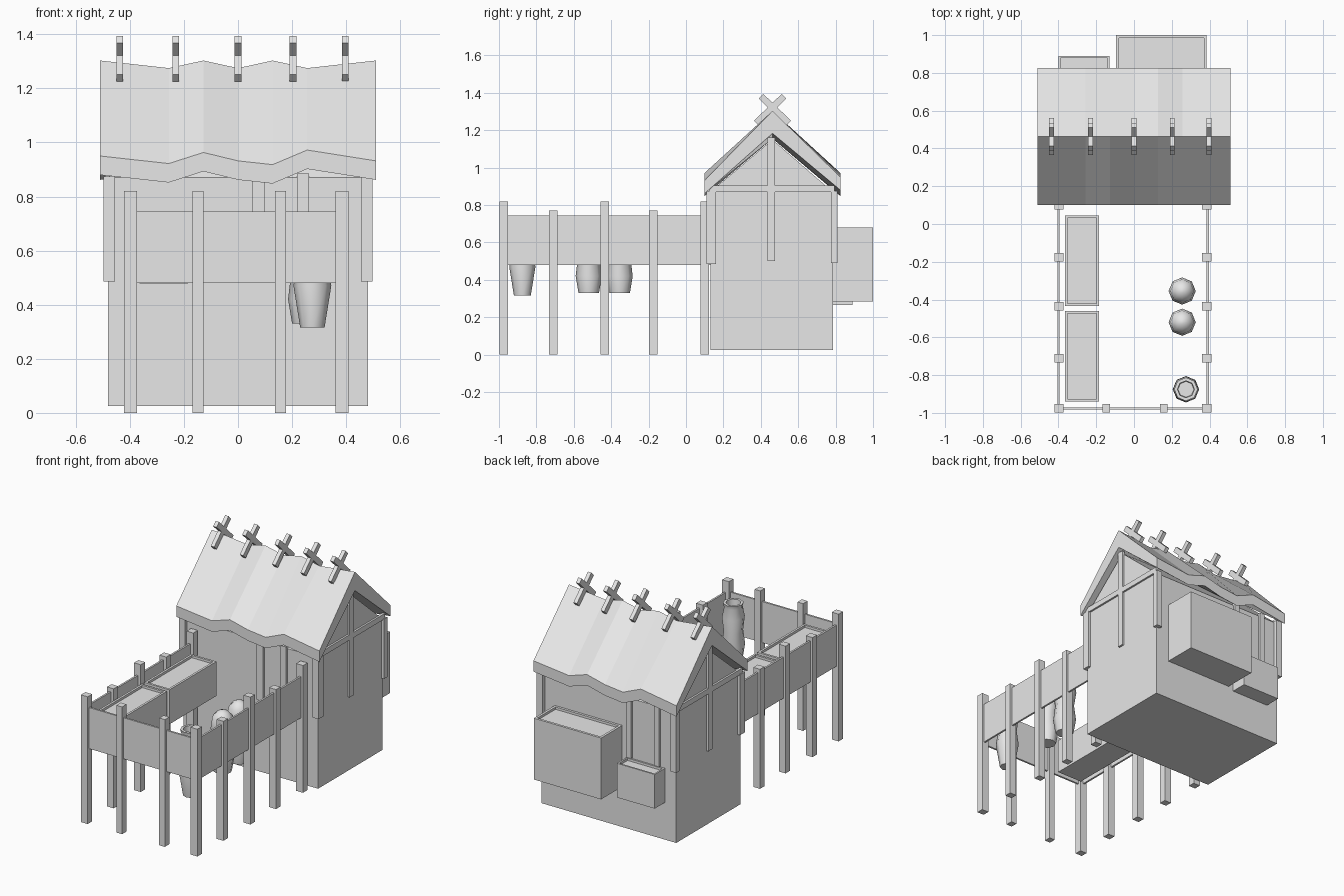
import bpy, bmesh, math
from mathutils import Matrix

if "Cube" in bpy.data.objects:
    bpy.data.objects.remove(bpy.data.objects["Cube"])

grey = bpy.data.materials.new("plain_grey")
grey.use_nodes = True
colour = (0.8, 0.8, 0.8, 1)
grey.diffuse_color = colour
grey.node_tree.nodes["Principled BSDF"].inputs["Base Color"].default_value = colour


def finish(name, bm):
    bmesh.ops.recalc_face_normals(bm, faces=bm.faces)
    mesh = bpy.data.meshes.new(name)
    bm.to_mesh(mesh)
    bm.free()
    mesh.materials.append(grey)
    obj = bpy.data.objects.new(name, mesh)
    bpy.context.collection.objects.link(obj)
    return obj


def add_box(bm, x, y, z):
    """Box from three (low, high) ranges."""
    size = [b - a for a, b in (x, y, z)]
    mid = [(a + b) / 2 for a, b in (x, y, z)]
    mat = Matrix.Translation(mid) @ Matrix.Diagonal((*size, 1))
    return bmesh.ops.create_cube(bm, size=1, matrix=mat)["verts"]


def box(name, x, y, z):
    bm = bmesh.new()
    add_box(bm, x, y, z)
    return finish(name, bm)


def crate(name, x, y, z, rim=0.022, depth=0.015):
    """Box with a sunken top."""
    bm = bmesh.new()
    add_box(bm, x, y, z)
    bm.normal_update()
    top = max(bm.faces, key=lambda f: f.calc_center_median().z)
    bmesh.ops.inset_individual(bm, faces=[top], thickness=rim)
    inner = bmesh.ops.extrude_discrete_faces(bm, faces=[top])["faces"][0]
    for v in inner.verts:
        v.co.z -= depth
    return finish(name, bm)


def around(c, w):
    return (c - w / 2, c + w / 2)


def loft(name, sections):
    """Skin a row of closed sections and cap both ends."""
    bm = bmesh.new()
    rings = [[bm.verts.new(p) for p in s] for s in sections]
    n = len(rings[0])
    for a, b in zip(rings, rings[1:]):
        for i in range(n):
            j = (i + 1) % n
            bm.faces.new((a[i], a[j], b[j], b[i]))
    bm.faces.new(rings[0])
    bm.faces.new(rings[-1])
    return finish(name, bm)


MID, FRONT, BACK = 0.4625, 0.13, 0.785

# House body with gables
gable = [(FRONT, 0.025), (BACK, 0.025), (BACK, 0.87), (MID, 1.15), (FRONT, 0.87)]
loft("house_walls", [[(x, y, z) for y, z in gable] for x in (-0.48, 0.48)])

# Sagging roof, the rear eave being the front one turned half round
xs = [-0.51, -0.256, -0.128, 0, 0.128, 0.256, 0.51]
eave = [0.95, 0.922, 0.963, 0.932, 0.918, 0.972, 0.932]
sections = []
for i, x in enumerate(xs):
    ridge = 1.275 if i in (1, 3, 5) else 1.303
    f, b = eave[i], eave[-1 - i]
    sections.append([(x, 0.10, f), (x, MID, ridge), (x, 0.825, b),
                     (x, 0.825, b - 0.07), (x, MID, ridge - 0.12), (x, 0.10, f - 0.07)])
loft("roof", sections)

# Crossed ridge poles
bm = bmesh.new()
for x in (-0.437, -0.23, 0, 0.203, 0.397):
    for side in (-1, 1):
        verts = add_box(bm, around(x, 0.025), (-0.12, 0.085), around(0, 0.035))
        place = Matrix.Translation((0, MID, 1.322)) @ Matrix.Rotation(side * math.radians(44), 4, 'X')
        if side == 1:
            place = place @ Matrix.Scale(-1, 4, (0, 1, 0))
            place = Matrix.Translation((0, MID, 1.322)) @ Matrix.Scale(-1, 4, (0, 1, 0)) @ \
                Matrix.Rotation(-math.radians(44), 4, 'X')
        # the long arm lies down the slope, the short arm rises over the ridge
        flip = Matrix.Scale(-1, 4, (0, 1, 0))
        bmesh.ops.transform(bm, matrix=place @ flip, verts=verts)
finish("ridge_poles", bm)

# Timber framing on the walls
for side, label in ((-1, "right"), (1, "left")):
    wall = sorted((side * 0.475, side * 0.492))
    corner = sorted((side * 0.455, side * 0.497))
    box(label + "_king_post", wall, around(0.455, 0.04), (0.5, 1.16))
    box(label + "_tie_beam", wall, (0.125, 0.795), (0.87, 0.905))
    box(label + "_front_corner_post", corner, (0.11, 0.16), (0.485, 0.875))
    box(label + "_rear_corner_post", corner, (0.775, 0.81), (0.49, 0.875))
for x in (0.075, 0.24):
    box("front_wall_post", around(x, 0.045), (0.115, 0.14), (0.49, 0.885))
for x in (-0.15, -0.35):
    box("rear_wall_post", around(x, 0.035), (0.775, 0.8), (0.49, 0.885))

# Boxes on the rear wall
crate("large_rear_box", (-0.095, 0.385), (BACK, 1.0), (0.285, 0.68))
crate("small_rear_box", (-0.4, -0.13), (BACK, 0.89), (0.265, 0.485), 0.015)

# Fence panels
rail = (0.48, 0.745)
box("front_fence_panel", (-0.4, 0.39), around(-0.977, 0.012), rail)
for x in (-0.4, 0.39):
    box("side_fence_panel", around(x, 0.012), (-0.975, 0.13), rail)

# Fence posts, alternately tall and short along the sides
for x in (-0.397, 0.385):
    for i, y in enumerate((-0.975, -0.71, -0.435, -0.175, 0.10)):
        box("side_fence_post", around(x, 0.048), around(y, 0.045),
            (0, 0.77 if i % 2 else 0.82))
for x in (-0.148, 0.157):
    box("front_fence_post", around(x, 0.04), around(-0.975, 0.045), (0, 0.82))

# Planters along the right fence
for y in (-0.94, -0.435):
    crate("planter", (-0.365, -0.185), (y, y + 0.48), (0.478, 0.70), 0.02)


def vase(name, x, y, profile):
    """Turned eight-sided vessel from (radius, height) pairs."""
    steps = [i * math.tau / 8 for i in range(8)]
    obj = loft(name, [[(x + r * math.cos(a), y + r * math.sin(a), z) for a in steps]
                      for r, z in profile])
    bpy.ops.object.select_all(action='DESELECT')
    obj.select_set(True)
    bpy.context.view_layer.objects.active = obj
    bpy.ops.object.shade_smooth_by_angle(angle=math.radians(50))


# Vases by the left fence
vase("open_vase", 0.275, -0.875,
     [(0.045, 0.315), (0.07, 0.47), (0.058, 0.56), (0.068, 0.65), (0.055, 0.715),
      (0.062, 0.74), (0.045, 0.74), (0.042, 0.70)])
for y in (-0.355, -0.52):
    vase("round_vase", 0.255, y,
         [(0.055, 0.33), (0.07, 0.42), (0.058, 0.52), (0.072, 0.61), (0.062, 0.68),
          (0.035, 0.71), (0.01, 0.72)])
